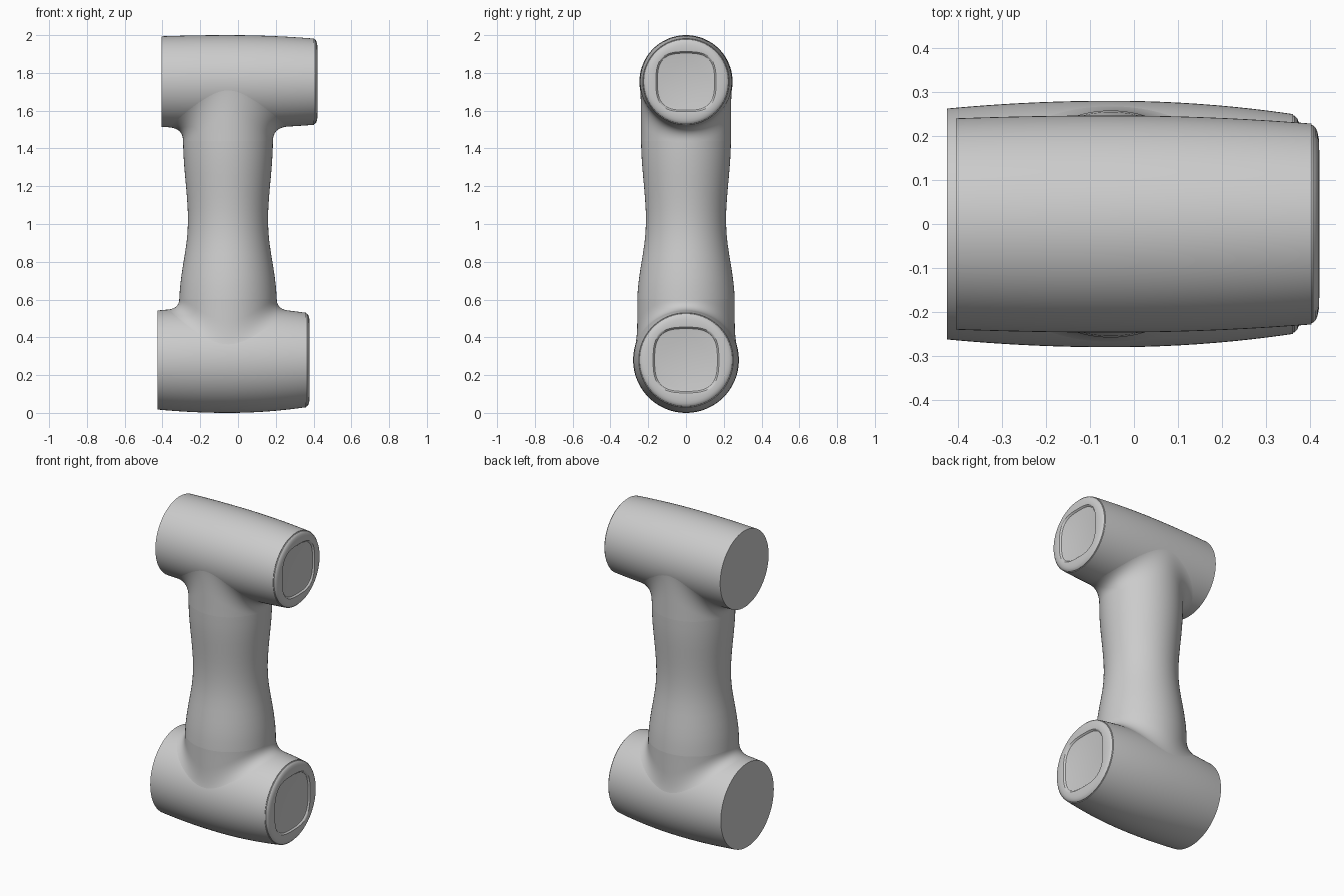
import bpy, bmesh
from math import sin, cos, asin, pi, radians

if "Cube" in bpy.data.objects:
    bpy.data.objects.remove(bpy.data.objects["Cube"])

SEG = 128
AXIS_X = -0.053   # centre line of the link tube

grey = bpy.data.materials.new("light_grey")
grey.use_nodes = True
grey.diffuse_color = (0.6, 0.6, 0.6, 1)
grey.node_tree.nodes["Principled BSDF"].inputs["Base Color"].default_value = (0.6, 0.6, 0.6, 1)


def loft(name, rings, close_start=False, close_end=False):
    """Skin a list of equal-length rings of points."""
    bm = bmesh.new()
    loops = [[bm.verts.new(p) for p in ring] for ring in rings]
    for a, b in zip(loops, loops[1:]):
        for i in range(len(a)):
            j = (i + 1) % len(a)
            bm.faces.new((a[i], a[j], b[j], b[i]))
    if close_start:
        bm.faces.new(loops[0][::-1])
    if close_end:
        bm.faces.new(loops[-1])
    bmesh.ops.recalc_face_normals(bm, faces=bm.faces)
    mesh = bpy.data.meshes.new(name)
    bm.to_mesh(mesh)
    bm.free()
    mesh.materials.append(grey)
    obj = bpy.data.objects.new(name, mesh)
    bpy.context.collection.objects.link(obj)
    bpy.ops.object.select_all(action="DESELECT")
    obj.select_set(True)
    bpy.context.view_layer.objects.active = obj
    bpy.ops.object.shade_smooth_by_angle(angle=radians(32))
    return obj


ANGLES = [2 * pi * i / SEG for i in range(SEG)]


def squircle(x, zc, r, power):
    """Ring across the x axis; power 2 is a circle, higher is squarer."""
    ring = []
    for t in ANGLES:
        k = r / (abs(cos(t)) ** power + abs(sin(t)) ** power) ** (1 / power)
        ring.append((x, k * cos(t), zc + k * sin(t)))
    return ring


def barrel_radius(x, big, k_left, k_right):
    d = x - AXIS_X
    return big - (k_left if d < 0 else k_right) * d * d


def joint(name, zc, big, k_left, k_right, x0, x1, recess, side, tube_r, seam_z, fillet):
    def rad(x):
        return barrel_radius(x, big, k_left, k_right)

    # Barrel housing with a flat mounting end at x0
    steps = 28
    xs = [x0 + (x1 - x0) * i / steps for i in range(steps + 1)]
    loft(name + "_housing", [squircle(x, zc, rad(x), 2) for x in xs], True, True)

    # Rounded end cap with a shallow soft-square recess
    r = rad(x1)
    cap = [(-0.002, r - 0.003, 2), (0.004, r - 0.004, 2), (0.010, r - 0.010, 2),
           (0.014, r - 0.020, 2.05), (0.017, r - 0.035, 2.2),
           (0.018, recess + 0.012, 2.8), (0.017, recess + 0.004, 3),
           (0.013, recess, 3), (0.008, recess - 0.004, 3), (0.006, recess - 0.012, 3)]
    loft(name + "_end_cap", [squircle(x1 + dx, zc, cr, p) for dx, cr, p in cap], False, True)

    # Saddle-shaped collar blending the housing into the tube
    arc = 12
    rings = [[] for _ in range(arc + 2)]
    for t in ANGLES:
        c, s = cos(t), sin(t)
        x = AXIS_X + tube_r * c
        phi = asin(tube_r * s / rad(x))
        corner = (x, tube_r * s, zc + side * rad(x) * cos(phi))
        drop = fillet * (1 + 0.6 * s * s)
        low = corner[2] + side * drop
        low = min(low, seam_z) if side > 0 else max(low, seam_z)
        start = (x, tube_r * s, low)
        ex = x + fillet * c * 1.1
        ephi = phi + 0.2 * s
        er = rad(ex) - 0.0005
        end = (ex, er * sin(ephi), zc + side * er * cos(ephi))
        rings[0].append((x, tube_r * s, seam_z + side * 0.0005))
        for i in range(arc + 1):
            u = i / arc
            rings[i + 1].append(tuple((1 - u) ** 2 * a + 2 * u * (1 - u) * b + u * u * e
                                      for a, b, e in zip(start, corner, end)))
    loft(name + "_collar", rings)


joint("upper_joint", 1.7535, 0.2465, 0.052, 0.088, -0.405, 0.403, 0.155, -1, 0.238, 1.44, 0.078)
joint("lower_joint", 0.28, 0.28, 0.128, 0.176, -0.425, 0.361, 0.17, 1, 0.258, 0.603, 0.06)

# Waisted link tube between the joints
profile = [(0.603, 0.258), (0.66, 0.2545), (0.72, 0.2475), (0.78, 0.2385), (0.84, 0.2285),
           (0.90, 0.2195), (0.96, 0.2138), (1.02, 0.212), (1.08, 0.2133), (1.14, 0.2172),
           (1.20, 0.2222), (1.26, 0.2278), (1.32, 0.2328), (1.38, 0.2363), (1.44, 0.238)]
loft("link_tube", [[(AXIS_X + r * cos(t), r * sin(t), z) for t in ANGLES] for z, r in profile])
